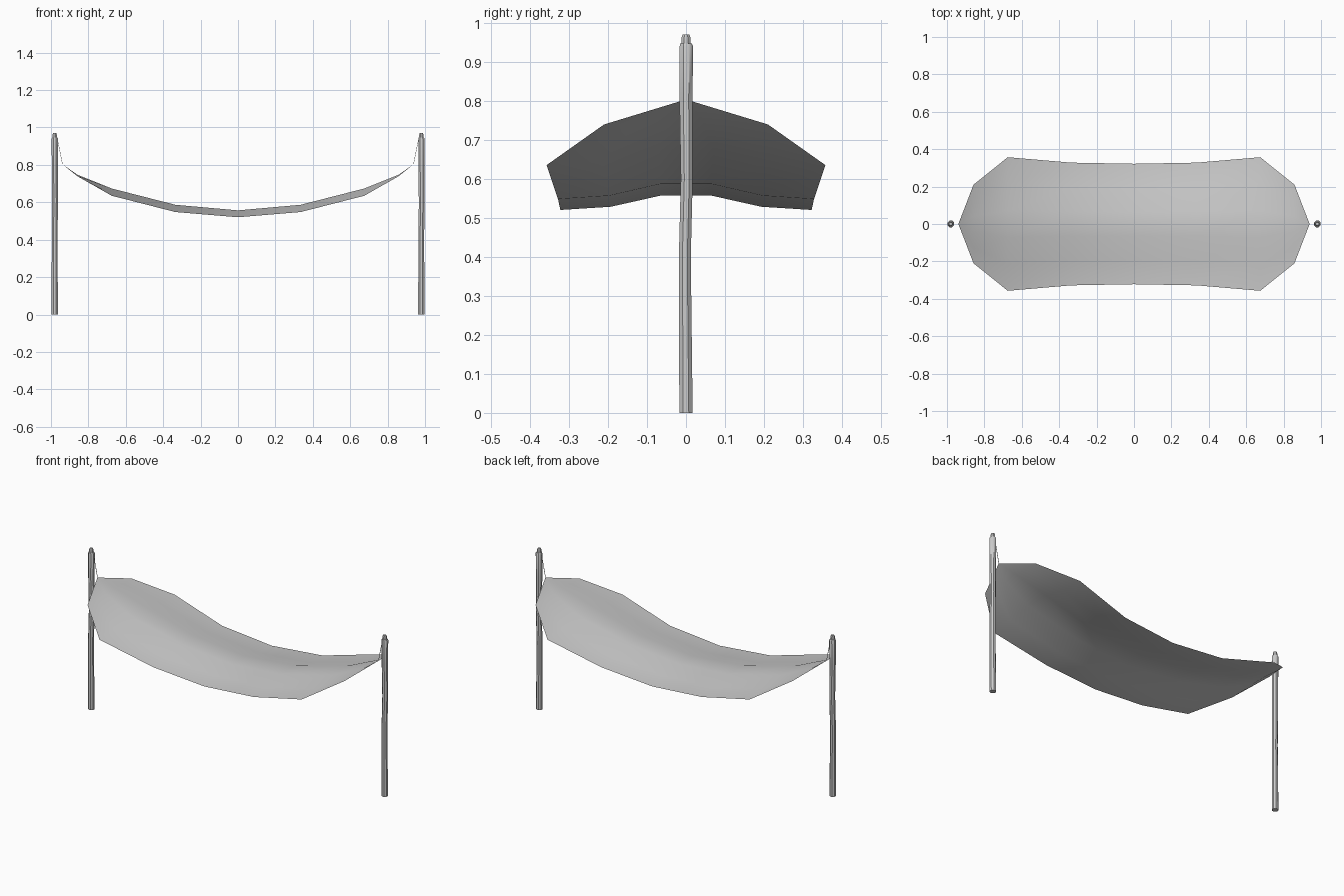
import bpy, bmesh, math
from mathutils import Vector

if "Cube" in bpy.data.objects:
    bpy.data.objects.remove(bpy.data.objects["Cube"])


def finish(name, bm):
    mesh = bpy.data.meshes.new(name)
    bm.normal_update()
    bm.to_mesh(mesh)
    bm.free()
    obj = bpy.data.objects.new(name, mesh)
    bpy.context.collection.objects.link(obj)
    bpy.ops.object.select_all(action='DESELECT')
    obj.select_set(True)
    bpy.context.view_layer.objects.active = obj
    bpy.ops.object.shade_smooth_by_angle(angle=math.radians(40))
    return obj


def tube(name, rings, sides):
    """Stack of horizontal rings (x, y, z, radius), capped at both ends."""
    bm = bmesh.new()
    loops = []
    for x, y, z, r in rings:
        loops.append([bm.verts.new((x + r * math.cos(a), y + r * math.sin(a), z))
                      for a in (2 * math.pi * (i + 0.5) / sides for i in range(sides))])
    for lo, hi in zip(loops, loops[1:]):
        for i in range(sides):
            j = (i + 1) % sides
            bm.faces.new((lo[i], lo[j], hi[j], hi[i]))
    bm.faces.new(loops[0][::-1])
    bm.faces.new(loops[-1])
    return finish(name, bm)


# Hammock cloth: stations of (x, half width, centre z, edge z), mirrored in x
half = [(0.0, 0.322, 0.561, 0.52), (0.335, 0.328, 0.591, 0.548),
        (0.675, 0.357, 0.678, 0.635), (0.858, 0.21, 0.748, 0.739)]
stations = [(-x, w, c, e) for x, w, c, e in reversed(half[1:])] + half
across = [(-1, 1), (-0.6, 0.8), (-0.2, 0.1), (0.2, 0.1), (0.6, 0.8), (1, 1)]
bm = bmesh.new()
grid = [[bm.verts.new((x, w * f, c - (c - e) * d)) for f, d in across]
        for x, w, c, e in stations]
for a, b in zip(grid, grid[1:]):
    for i in range(5):
        bm.faces.new((a[i], b[i], b[i + 1], a[i + 1]))

# Gathered points at both ends of the cloth
left = bm.verts.new((-0.939, 0, 0.803))
right = bm.verts.new((0.939, 0, 0.803))
for i in range(5):
    bm.faces.new((left, grid[0][i], grid[0][i + 1]))
    bm.faces.new((right, grid[-1][i + 1], grid[-1][i]))
finish("hammock_cloth", bm)

# Slightly crooked posts with a knob on top, and the thin hanging cords
wobble = [(0, 0.0, 0.0, 0.0185), (0, -0.003, 0.4, 0.0165), (0.002, 0.002, 0.6, 0.0165),
          (0.001, 0.0, 0.8, 0.018), (0.001, 0.001, 0.94, 0.0185), (0, 0, 0.946, 0.016)]
knob = [(0, 0, 0.944, 0.012), (0, 0, 0.963, 0.012), (0, 0, 0.97, 0.009)]
for side, label in ((-1, "left"), (1, "right")):
    for part, rings in (("post", wobble), ("post_knob", knob)):
        tube(f"{label}_{part}", [(side * 0.98 + x, y, z, r) for x, y, z, r in rings], 8)
    tube(f"{label}_cord", [(side * 0.938, 0, 0.802, 0.0015),
                           (side * 0.966, 0, 0.94, 0.0015)], 4)
